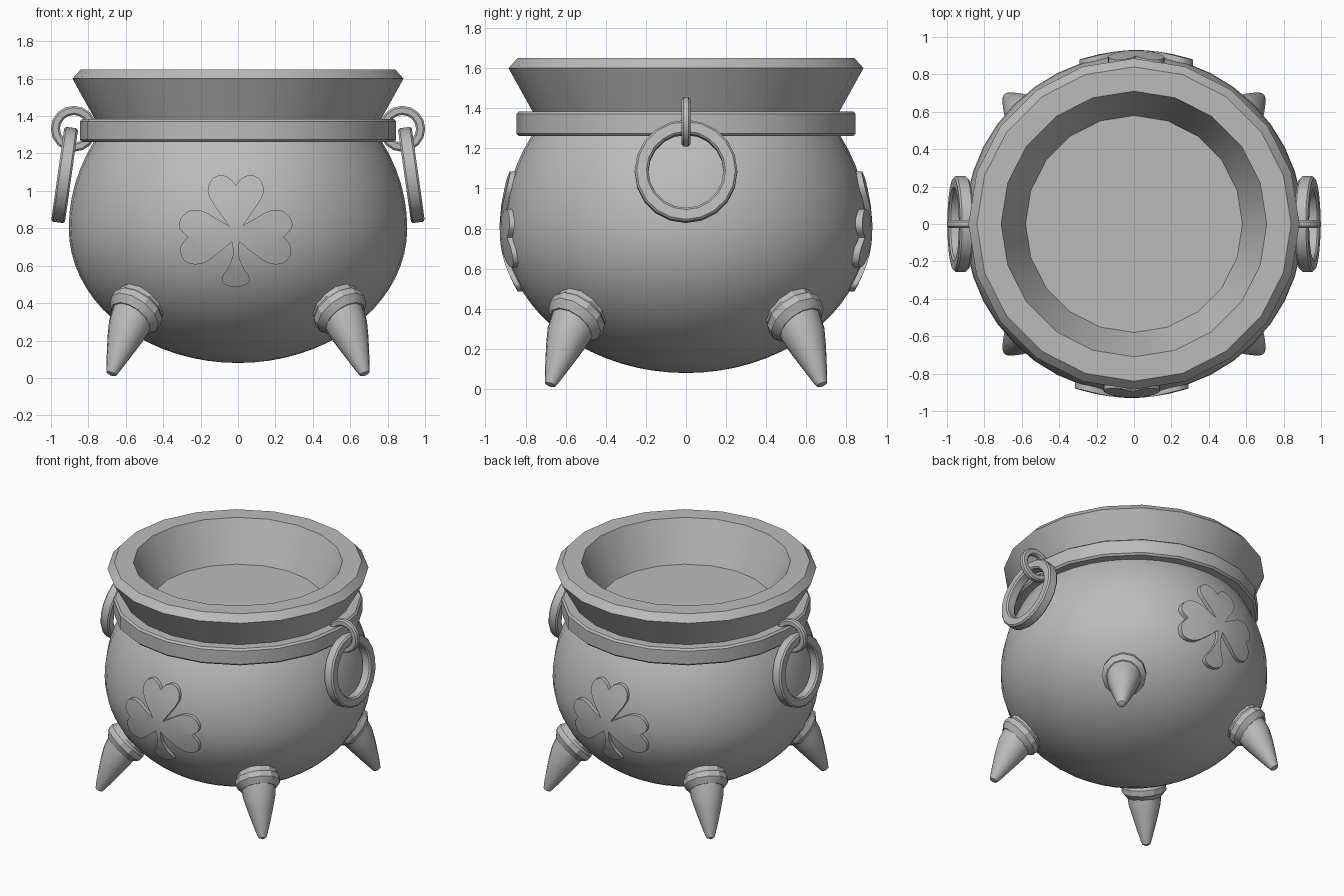
import bpy, bmesh, math
from mathutils import Matrix, Vector

old = bpy.data.objects.get("Cube")
if old:
    bpy.data.objects.remove(old, do_unlink=True)

IRON = (0.5, 0.5, 0.5, 1)
iron = bpy.data.materials.new("iron grey")
iron.use_nodes = True
iron.diffuse_color = IRON
iron.node_tree.nodes["Principled BSDF"].inputs["Base Color"].default_value = IRON

# Body shape: wide ellipse, flatter curve above the belly
BELLY, MID, LOW, HIGH = 0.905, 0.8, 0.72, 0.88


def body_radius(z):
    h = (z - MID) / (HIGH if z > MID else LOW)
    return BELLY * math.sqrt(max(0, 1 - h * h))


def finish(name, bm, matrix=Matrix(), angle=32):
    bmesh.ops.remove_doubles(bm, verts=bm.verts, dist=1e-5)
    bmesh.ops.recalc_face_normals(bm, faces=bm.faces)
    mesh = bpy.data.meshes.new(name)
    bm.to_mesh(mesh)
    bm.free()
    mesh.materials.append(iron)
    mesh.transform(matrix)
    obj = bpy.data.objects.new(name, mesh)
    bpy.context.collection.objects.link(obj)
    bpy.ops.object.select_all(action="DESELECT")
    obj.select_set(True)
    bpy.context.view_layer.objects.active = obj
    bpy.ops.object.shade_smooth_by_angle(angle=math.radians(angle))
    return obj


def loft(rings, cyclic=False):
    """Skin a list of equal point loops; cyclic joins the last to the first."""
    bm = bmesh.new()
    loops = [[bm.verts.new(p) for p in ring] for ring in rings]
    pairs = list(zip(loops, loops[1:]))
    if cyclic:
        pairs.append((loops[-1], loops[0]))
    for a, b in pairs:
        for i in range(len(a)):
            j = (i + 1) % len(a)
            bm.faces.new((a[i], a[j], b[j], b[i]))
    return bm


def circle(r, z, n):
    steps = [math.tau * i / n for i in range(n)]
    return [Vector((r * math.cos(t), r * math.sin(t), z)) for t in steps]


def lathe(profile, n, cyclic=False):
    return loft([circle(r, z, n) for r, z in profile], cyclic)


def ring_band(inner, outer, half, bevel, n):
    """Hoop with a chamfered square section, around z."""
    section = [(inner + bevel, -half), (outer - bevel, -half), (outer, bevel - half),
               (outer, half - bevel), (outer - bevel, half), (inner + bevel, half),
               (inner, half - bevel), (inner, bevel - half)]
    return lathe(section, n, True)


# Round pot body
profile = []
for i in range(25):
    t = math.radians(-90 + 127 * i / 24)
    z = MID + (HIGH if t > 0 else LOW) * math.sin(t)
    profile.append((BELLY * math.cos(t), z))
finish("pot_body", lathe(profile, 40))

# Flared rim with the inner wall and flat inner floor
finish("flared_rim", lathe([(0.735, 1.33), (0.885, 1.6), (0.84, 1.65),
                            (0.71, 1.65), (0.58, 1.36), (0, 1.36)], 20))

# Neck band
finish("neck_band", ring_band(0.7, 0.845, 0.062, 0.013, 20),
       Matrix.Translation((0, 0, 1.323)))

# Handles: a fixed eyelet and a hanging ring on each side
for side, label in ((1, "left"), (-1, "right")):
    finish(label + "_eyelet", ring_band(0.074, 0.123, 0.022, 0.01, 16),
           Matrix.Translation((side * 0.878, 0, 1.332)) @ Matrix.Rotation(math.pi / 2, 4, "X"))
    finish(label + "_handle_ring", ring_band(0.187, 0.256, 0.037, 0.01, 20),
           Matrix.Translation((side * 0.927, 0, 1.085))
           @ Matrix.Rotation(side * math.radians(90 - 8), 4, "Y"))

# Legs: a tilted collar, then a tapering foot that bends downwards
# Each row: distance out, height, tilt below level, radius
COLLAR = [(0.68, 0.44, 44, 0.14), (0.745, 0.385, 44, 0.14), (0.757, 0.373, 44, 0.152),
          (0.785, 0.345, 44, 0.152), (0.812, 0.318, 44, 0.12), (0.8, 0.33, 44, 0)]
FOOT = [(0.79, 0.34, 48, 0.12), (0.835, 0.265, 54, 0.109), (0.87, 0.195, 60, 0.088),
        (0.915, 0.105, 63, 0.058), (0.945, 0.045, 63, 0.037),
        (0.957, 0.022, 63, 0.027), (0.962, 0.012, 63, 0)]


def leg_part(rows, n):
    rings = []
    for out, height, tilt, radius in rows:
        turn = Matrix.Rotation(math.radians(90 + tilt), 4, "Y")
        place = Matrix.Translation((out, 0, height)) @ turn
        rings.append([place @ p for p in circle(radius, 0, n)])
    return loft(rings)


for k, label in enumerate(("back_left", "back_right", "front_right", "front_left")):
    spin = Matrix.Rotation(math.radians(45 + 90 * k), 4, "Z")
    finish(label + "_leg_collar", leg_part(COLLAR, 12), spin, 28)
    finish(label + "_leg", leg_part(FOOT, 14), spin, 40)

# Clover plate: half outline in strokes that meet at sharp corners
STROKES = [
    [(0, 1.03), (0.03, 1.065), (0.08, 1.085), (0.13, 1.06), (0.15, 1.0),
     (0.125, 0.94), (0.07, 0.86), (0.037, 0.813)],
    [(0.037, 0.813), (0.1, 0.85), (0.18, 0.893), (0.25, 0.893), (0.295, 0.85),
     (0.3, 0.8), (0.257, 0.755)],
    [(0.257, 0.755), (0.295, 0.7), (0.285, 0.64), (0.24, 0.61), (0.17, 0.615),
     (0.09, 0.67), (0.02, 0.728)],
    [(0.02, 0.728), (0.015, 0.66), (0.04, 0.59), (0.07, 0.545), (0.07, 0.51),
     (0.03, 0.49), (0, 0.487)]]


def smooth_stroke(points):
    """Catmull-Rom points through a stroke, without its last point."""
    p = [Vector(q) for q in points]
    p = [p[0]] + p + [p[-1]]
    out = []
    for a, b, c, d in zip(p, p[1:], p[2:], p[3:]):
        for t in (0, 1 / 3, 2 / 3):
            out.append(b + (c - a) * t / 2 + (a * 2 - b * 5 + c * 4 - d) * t * t / 2
                       + (b * 3 - a - c * 3 + d) * t ** 3 / 2)
    return out


def clover():
    half = [q for s in STROKES for q in smooth_stroke(s)]
    bottom = Vector(STROKES[-1][-1])
    outline = half + [bottom] + [Vector((-q.x, q.y)) for q in reversed(half[1:])]
    bm = bmesh.new()
    bm.faces.new([bm.verts.new((q.x, 0, q.y)) for q in outline])
    # slice into a grid so the plate can follow the pot
    for axis, start, count in (((1, 0, 0), -0.28, 8), ((0, 0, 1), 0.52, 8)):
        for i in range(count):
            bmesh.ops.bisect_plane(bm, geom=bm.verts[:] + bm.edges[:] + bm.faces[:], dist=1e-5,
                                   plane_co=Vector(axis) * (start + 0.08 * i), plane_no=axis)
    front = list(bm.verts)
    made = bmesh.ops.extrude_face_region(bm, geom=bm.faces[:], use_keep_orig=True)["geom"]
    back = [v for v in made if isinstance(v, bmesh.types.BMVert)]
    for verts, lift in ((front, 0.025), (back, -0.03)):
        for v in verts:
            r = body_radius(v.co.z) + lift
            v.co.y = -math.sqrt(r * r - v.co.x ** 2)
    return bm


for label, angle in (("front", 0), ("back", math.pi)):
    finish(label + "_clover", clover(),
           Matrix.Rotation(angle, 4, "Z") @ Matrix.Translation((-0.012, 0, 0)))
